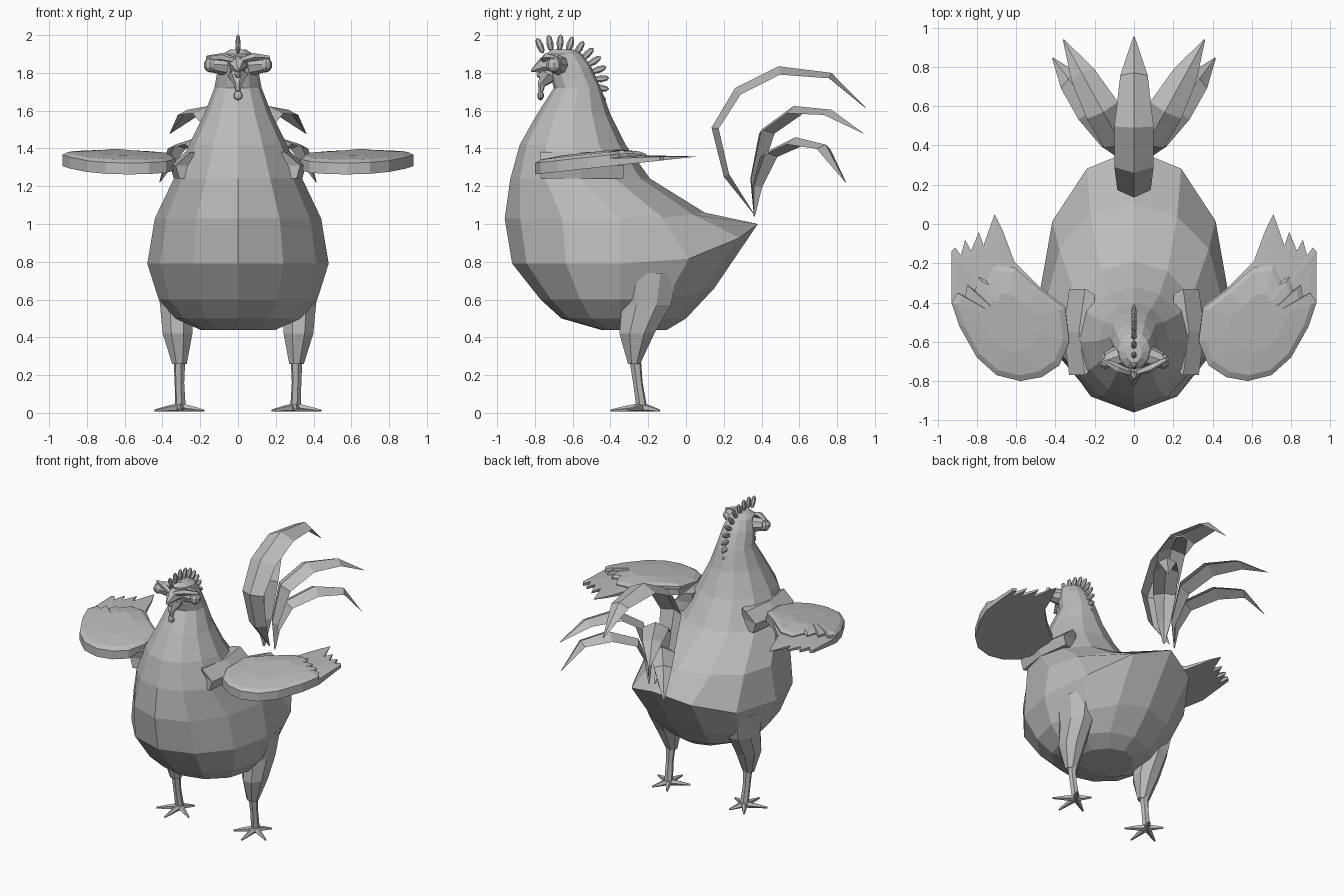
import bpy, bmesh, math
from mathutils import Vector

cube = bpy.data.objects.get("Cube")
if cube:
    bpy.data.objects.remove(cube)

grey = bpy.data.materials.new("plain grey")
grey.use_nodes = True
TONE = (0.5, 0.5, 0.5, 1)
grey.diffuse_color = TONE
grey.node_tree.nodes["Principled BSDF"].inputs["Base Color"].default_value = TONE


def make(name, verts, faces):
    """Flat shaded mesh object with outward normals."""
    bm = bmesh.new()
    vs = [bm.verts.new(v) for v in verts]
    for f in faces:
        bm.faces.new([vs[i] for i in f])
    bmesh.ops.recalc_face_normals(bm, faces=bm.faces)
    mesh = bpy.data.meshes.new(name)
    bm.to_mesh(mesh)
    bm.free()
    mesh.materials.append(grey)
    ob = bpy.data.objects.new(name, mesh)
    bpy.context.collection.objects.link(ob)
    return ob


def loft(name, rings):
    """Skin between equal rings and cap both ends."""
    n = len(rings[0])
    verts = [v for r in rings for v in r]
    faces = [(k * n + i, k * n + (i + 1) % n, (k + 1) * n + (i + 1) % n, (k + 1) * n + i)
             for k in range(len(rings) - 1) for i in range(n)]
    faces += [range(n), range(len(verts) - n, len(verts))]
    return make(name, verts, faces)


def tube(name, stations, sides=6):
    """Tapered tube through (point, radius) stations."""
    pts = [Vector(p) for p, r in stations]
    axis = (pts[-1] - pts[0]).normalized()
    u = axis.orthogonal().normalized()
    w = axis.cross(u)
    turns = [math.tau * i / sides for i in range(sides)]
    return loft(name, [[p + (u * math.cos(a) + w * math.sin(a)) * s[1] for a in turns]
                       for p, s in zip(pts, stations)])


def blob(name, centre, size, tilt=0, segs=8, rings=5):
    """Low-poly ellipsoid tilted about x."""
    bm = bmesh.new()
    bmesh.ops.create_uvsphere(bm, u_segments=segs, v_segments=rings, radius=1)
    verts = []
    for v in bm.verts:
        x, y, z = (v.co[i] * size[i] for i in range(3))
        verts.append((centre[0] + x,
                      centre[1] + y * math.cos(tilt) - z * math.sin(tilt),
                      centre[2] + y * math.sin(tilt) + z * math.cos(tilt)))
    bm.verts.index_update()
    faces = [[v.index for v in f.verts] for f in bm.faces]
    bm.free()
    return make(name, verts, faces)


# Body, neck and head: height, front y, back y, half width, lift at the rump
BODY = [(.44, -.45, -.1, .2, 0), (.5, -.66, .0, .33, 0), (.6, -.77, .15, .42, .06),
        (.79, -.92, .38, .48, .21), (1.03, -.96, .1, .44, .03), (1.24, -.93, -.19, .34, 0),
        (1.42, -.88, -.32, .26, 0), (1.58, -.79, -.40, .18, 0), (1.72, -.70, -.45, .125, 0),
        (1.83, -.73, -.50, .105, 0), (1.9, -.74, -.55, .08, 0), (1.925, -.71, -.6, .04, 0)]


def body_ring(z, front, back, width, lift):
    mid = -.35 if z < 1.1 else (front + back) / 2
    ring = []
    for i in range(12):
        a = math.tau * i / 12
        c = math.cos(a)
        depth = back - mid if c > 0 else mid - front
        ring.append((width * math.sin(a), mid + depth * c, z + lift * max(c, 0) ** 3))
    return ring


loft("body", [body_ring(*row) for row in BODY])

# Beak, wattle and comb
tube("upper_beak", [((0, -.7, 1.845), .06), ((0, -.76, 1.84), .042), ((0, -.82, 1.81), .006)])
tube("lower_beak", [((0, -.7, 1.8), .05), ((0, -.79, 1.785), .008)])
tube("wattle", [((0, -.72, 1.79), .055), ((0, -.765, 1.74), .022), ((0, -.77, 1.7), .014)])
blob("wattle_tip", (0, -.77, 1.68), (.026, .018, .026))
for i in range(11):
    a = math.radians(112 - 13.2 * i)
    blob("comb_point", (0, -.685 + .235 * math.cos(a), 1.745 + .215 * math.sin(a)),
         (.016, .019, .045), a - math.pi / 2, 6, 4)

# Wing outlines: leading edge shared, then two jagged trailing edges
LEADING = [(.33, -.6), (.38, -.72), (.47, -.78), (.58, -.8), (.7, -.77), (.8, -.68), (.89, -.52),
           (.93, -.4)]
FLIGHT = [(.93, -.14), (.91, -.12), (.89, -.19), (.86, -.08), (.84, -.16), (.79, -.04),
          (.77, -.12), (.71, .05), (.67, -.03), (.61, -.19), (.47, -.33), (.35, -.42)]
COVERT = [(.9, -.35), (.86, -.37), (.85, -.31), (.81, -.34), (.79, -.27), (.75, -.29),
          (.71, -.21), (.61, -.22), (.47, -.34), (.35, -.43)]


def under(y):
    return 1.355 + .11 * (y - .04)


def wing_layer(name, outline, thick, dome, s):
    cx, cy = .64, -.5

    def layer(scale, rise):
        out = []
        for x, y in outline:
            x, y = cx + (x - cx) * scale, cy + (y - cy) * scale
            out.append((s * x, y, under(y) + rise * min(1, (.07 - y) / .4)))
        return out
    loft(name, [layer(1, 0), layer(1, thick), layer(.9, thick + dome * .6),
                layer(.5, thick + dome)])


def feather(name, path, widths, s, fold=.045):
    """Curved feather folded along its ridge."""
    pts = [Vector((s * x, y, z)) for x, y, z in path]
    verts, faces = [], []
    run = pts[-1] - pts[0]
    side = Vector((run.y, -run.x, 0)).normalized()
    for i, p in enumerate(pts):
        t = (pts[min(i + 1, len(pts) - 1)] - pts[max(i - 1, 0)]).normalized()
        inward = t.cross(side).normalized()
        if inward.dot(Vector((run.x, run.y, -.6))) < 0:
            inward = -inward
        drop = inward * fold * widths[i] / .1
        verts += [p - side * widths[i] + drop, p, p + side * widths[i] + drop]
        if i:
            b = 3 * i
            faces += [(b - 3, b - 2, b + 1, b), (b - 2, b - 1, b + 2, b + 1)]
    make(name, verts, faces)


# Tail: one tall centre feather and two fanned pairs
feather("centre_tail_feather", [(0, .36, 1.05), (0, .2, 1.25), (0, .135, 1.51), (0, .26, 1.72),
        (0, .49, 1.835), (0, .77, 1.8), (0, .955, 1.61)], [.005, .07, .085, .1, .1, .07, .003], 1)
UPPER = [(.36, 1.04), (.345, 1.24), (.40, 1.5), (.57, 1.625), (.77, 1.605), (.94, 1.48)]
LOWER = [(.36, 1.04), (.36, 1.2), (.42, 1.38), (.58, 1.46), (.74, 1.42), (.845, 1.22)]

for s, tag in ((1, "left"), (-1, "right")):
    feather(tag + "_upper_tail_feather", [(.03 + .55 * (y - .34), y, z) for y, z in UPPER],
            [.005, .05, .085, .09, .065, .003], s)
    feather(tag + "_lower_tail_feather", [(.03 + .76 * (y - .34), y, z) for y, z in LOWER],
            [.005, .045, .075, .085, .06, .003], s)

    # Wing and its root
    wing_layer(tag + "_flight_feathers", LEADING + FLIGHT, .04, .012, s)
    wing_layer(tag + "_wing_coverts", LEADING + COVERT, .06, .025, s)
    loft(tag + "_shoulder", [[(s * x, y, z) for x, y in
         ((.2, -.72), (w, -.77), (w + .03, -.55), (w, -.33), (.2, -.36))]
         for z, w in ((1.24, .31), (1.31, .33), (1.38, .25))])

    # Eye and brow
    tube(tag + "_eye_socket", [((s * .07, -.67, 1.84), .055), ((s * .14, -.695, 1.845), .042)], 8)
    blob(tag + "_eye", (s * .147, -.7, 1.842), (.035, .042, .04))
    tube(tag + "_brow", [((s * .01, -.76, 1.865), .014), ((s * .08, -.735, 1.885), .022),
                         ((s * .165, -.69, 1.88), .012)], 5)

    # Thigh
    loft(tag + "_thigh", [[(s * (x + rx * math.cos(a)), y + ry * math.sin(a), z)
         for a in [math.tau * (i + .5) / 8 for i in range(8)]]
         for z, x, y, rx, ry in ((.74, .34, -.2, .1, .17), (.57, .325, -.21, .095, .14),
                                 (.42, .32, -.26, .085, .1), (.26, .31, -.275, .042, .035))])

    # Shin and toes
    ankle = (s * .305, -.235, .03)
    tube(tag + "_shin", [((s * .31, -.27, .29), .032), ((s * .31, -.255, .16), .026),
                         (ankle, .029)])
    for tip in ((.31, -.4), (.44, -.31), (.18, -.31), (.37, -.14), (.25, -.14)):
        mid = ((.305 + tip[0]) / 2 * s, (tip[1] - .235) / 2, .022)
        tube(tag + "_toe", [(ankle, .024), (mid, .016), ((s * tip[0], tip[1], .012), .006)], 5)
